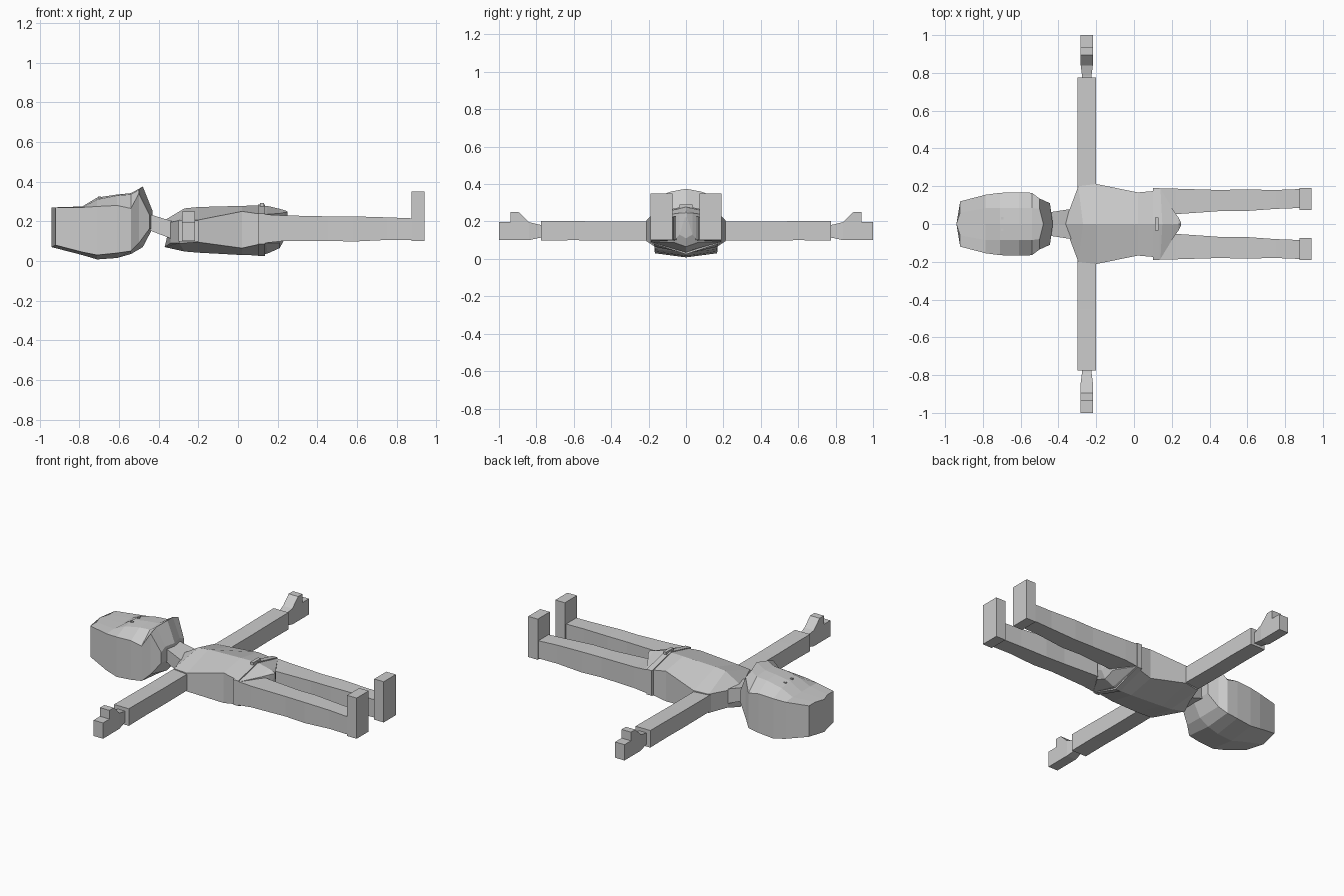
import bpy
import bmesh

cube = bpy.data.objects.get("Cube")
if cube:
    bpy.data.objects.remove(cube)

grey = bpy.data.materials.new("plain grey")
grey.use_nodes = True
colour = (0.6, 0.6, 0.6, 1)
grey.diffuse_color = colour
grey.node_tree.nodes["Principled BSDF"].inputs["Base Color"].default_value = colour


def loft(name, rings):
    """Skin matching rings of points and cap both ends."""
    bm = bmesh.new()
    loops = [[bm.verts.new(p) for p in ring] for ring in rings]
    count = len(loops[0])
    for a, b in zip(loops, loops[1:]):
        for i in range(count):
            j = (i + 1) % count
            bm.faces.new((a[i], a[j], b[j], b[i]))
    bm.faces.new(loops[0])
    bm.faces.new(loops[-1])
    bmesh.ops.recalc_face_normals(bm, faces=bm.faces)
    mesh = bpy.data.meshes.new(name)
    bm.to_mesh(mesh)
    bm.free()
    mesh.materials.append(grey)
    obj = bpy.data.objects.new(name, mesh)
    bpy.context.collection.objects.link(obj)
    return obj


def box_ring(x, y0, y1, z0, z1):
    return [(x, y0, z0), (x, y1, z0), (x, y1, z1), (x, y0, z1)]


def box(name, x0, x1, y0, y1, z0, z1):
    return loft(name, [box_ring(x0, y0, y1, z0, z1), box_ring(x1, y0, y1, z0, z1)])


def body_ring(x, middle_x, w, top, high, low, bottom):
    """Six-sided section with a ridge along the front and back."""
    return [(middle_x, 0, top), (x, w, high), (x, w, low),
            (middle_x, 0, bottom), (x, -w, low), (x, -w, high)]


def head_ring(x, middle_x, w, top, a, brow, high, low, bottom):
    """Eight-sided section with a narrower face plane."""
    return [(middle_x, 0, top), (x, a, brow), (x, w, high), (x, w, low),
            (middle_x, 0, bottom), (x, -w, low), (x, -w, high), (x, -a, brow)]


# Head, from crown to chin
loft("head", [head_ring(*s) for s in (
    (-.92, -.94, .12, .27, .06, .27, .27, .08, .07),
    (-.785, -.785, .155, .275, .085, .275, .27, .045, .03),
    (-.71, -.71, .165, .32, .085, .31, .275, .03, .008),
    (-.61, -.61, .168, .335, .085, .33, .28, .04, .015),
    (-.54, -.54, .165, .342, .085, .335, .265, .05, .035),
    (-.5, -.48, .135, .375, .08, .36, .34, .09, .07),
    (-.445, -.43, .11, .25, .07, .25, .23, .165, .165))])

# Eyes
for side in (-1, 1):
    y = .03 * side
    box("eye", -.705, -.69, y - .006, y + .006, .316, .324)

# Neck
loft("neck", [box_ring(-.46, -.06, .06, .16, .24),
              box_ring(-.33, -.08, .08, .11, .2)])

# Torso and hips
loft("torso", [body_ring(*s) for s in (
    (-.34, -.37, .08, .205, .195, .09, .07),
    (-.295, -.27, .2, .265, .205, .09, .048),
    (-.2, -.2, .212, .272, .207, .095, .042),
    (.02, .02, .167, .278, .25, .065, .03),
    (.11, .11, .175, .28, .237, .085, .028))])
loft("hips", [body_ring(*s) for s in (
    (.11, .11, .183, .28, .235, .09, .028),
    (.14, .15, .185, .277, .235, .09, .038),
    (.21, .21, .07, .263, .24, .09, .065),
    (.235, .235, .035, .256, .245, .13, .11),
    (.25, .25, .005, .25, .245, .225, .22))])

# Belt and buckle
loft("belt", [body_ring(x, x, .19, .284, .24, .086, .025) for x in (.1, .135)])
box("buckle", .11, .13, -.035, .035, .27, .292)

for side, label in ((1, "left"), (-1, "right")):
    # Arm
    loft(label + "_arm", [[(-.3, y * side, low), (-.2, y * side, low),
                           (-.2, y * side, high), (-.3, y * side, high)]
                          for y, low, high in ((.15, .1, .2), (.45, .098, .2),
                                               (.6, .1, .202), (.775, .098, .203))])
    # Hand tapering to the wrist, with a raised thumb
    loft(label + "_hand", [[(-.25 - w, y * side, low), (-.25 + w, y * side, low),
                            (-.25 + w, y * side, high), (-.25 - w, y * side, high)]
                           for y, w, low, high in ((.76, .025, .115, .18),
                                                   (.785, .025, .112, .183),
                                                   (.84, .032, .1, .197),
                                                   (.895, .032, .1, .25),
                                                   (.937, .032, .1, .25),
                                                   (.9375, .032, .1, .197),
                                                   (1, .032, .1, .197))])
    # Leg
    loft(label + "_leg", [box_ring(x, inner * side, outer * side, low, high)
                          for x, inner, outer, low, high in (
                              (.13, .03, .187, .09, .235),
                              (.22, .052, .187, .1, .23),
                              (.45, .068, .18, .102, .225),
                              (.58, .068, .183, .098, .225),
                              (.75, .08, .18, .106, .22),
                              (.88, .085, .185, .107, .215))])
    # Foot
    box(label + "_foot", .875, .94, .073 * side, .19 * side, .1, .35)
